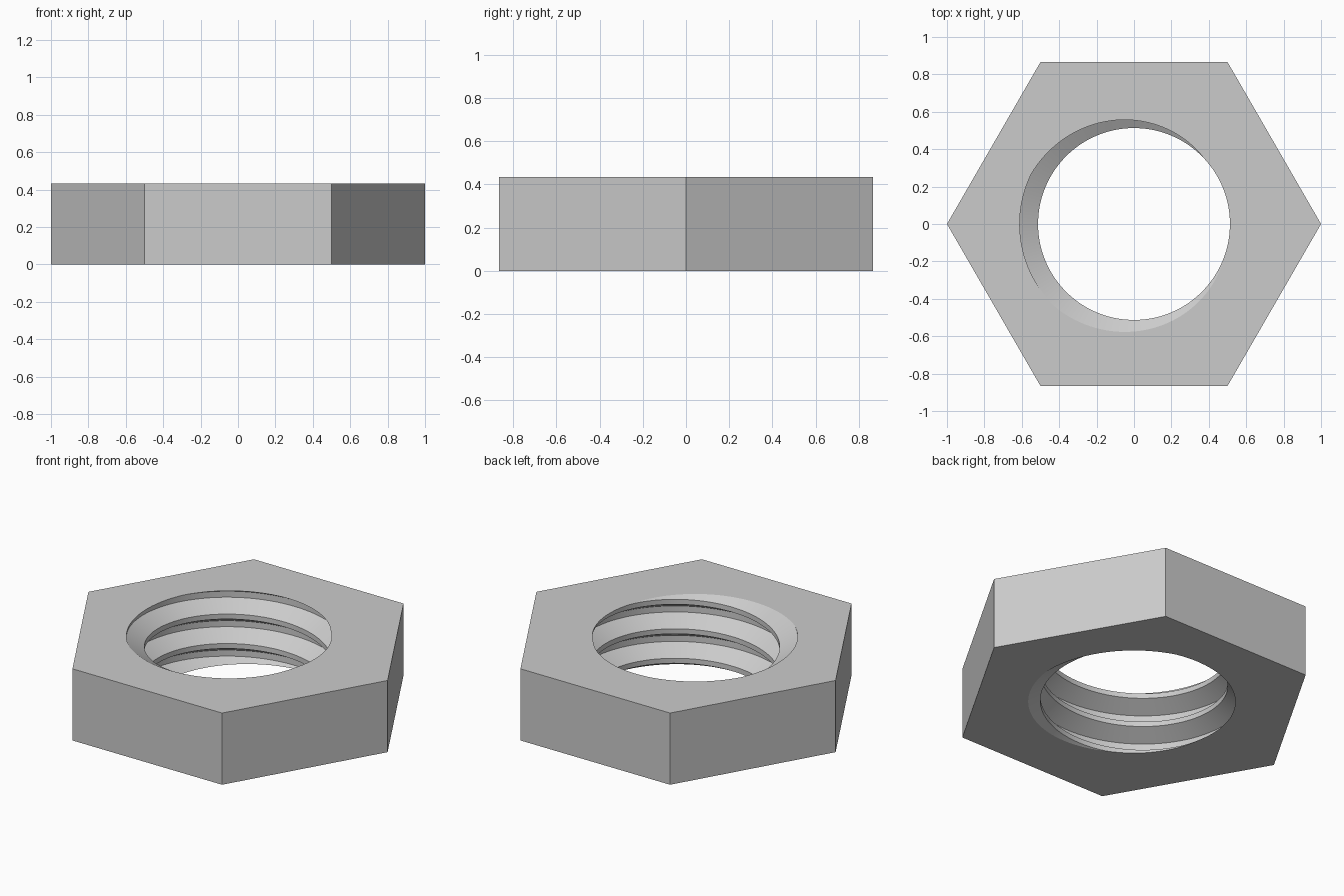
import bpy, bmesh
from math import radians, sin, cos, pi

default = bpy.data.objects.get("Cube")
if default:
    bpy.data.objects.remove(default)

HEIGHT = 0.433
PITCH = 0.178
CREST, ROOT = 0.513, 0.611      # thread radii
STEPS = 120                     # columns around the hole
START = 43                      # angle where a crest meets the top rim
# one pitch of thread going upward: (degrees of turn, radius)
PROFILE = [(0, CREST), (61, CREST), (175, ROOT), (249, ROOT)]
ROWS = len(PROFILE) * 7

steel = bpy.data.materials.new("steel_grey")
steel.use_nodes = True
grey = (0.6, 0.6, 0.6, 1)
steel.diffuse_color = grey
steel.node_tree.nodes["Principled BSDF"].inputs["Base Color"].default_value = grey

bm = bmesh.new()


def thread_vert(row, col):
    turn, (deg, radius) = row // len(PROFILE), PROFILE[row % len(PROFILE)]
    angle = radians(START) + 2 * pi * col / STEPS
    z = HEIGHT + PITCH * (turn - 5 + deg / 360 + col / STEPS)
    return bm.verts.new((radius * cos(angle), radius * sin(angle), z))


# Right-handed helical thread: each row joins the row one pitch up after a full turn
grid = [[thread_vert(r, c) for c in range(STEPS)] for r in range(ROWS)]
for r in range(ROWS - len(PROFILE) - 1):
    for c in range(STEPS):
        wrap = len(PROFILE) if c == STEPS - 1 else 0
        n = (c + 1) % STEPS
        bm.faces.new((grid[r][c], grid[r + 1][c],
                      grid[r + 1 + wrap][n], grid[r + wrap][n]))

# Trim the thread flush with the bottom and top of the nut
for z, up in ((0, -1), (HEIGHT, 1)):
    bmesh.ops.bisect_plane(bm, geom=bm.verts[:] + bm.edges[:] + bm.faces[:],
                           dist=1e-6, plane_co=(0, 0, z), plane_no=(0, 0, up),
                           clear_outer=True)


# Hexagonal body: side walls, then end faces filled around the threaded hole
def hexagon(z):
    return [bm.verts.new((cos(k * pi / 3), sin(k * pi / 3), z)) for k in range(6)]


low, high = hexagon(0), hexagon(HEIGHT)
rims = [e for e in bm.edges if e.is_boundary]
for k in range(6):
    n = (k + 1) % 6
    bm.faces.new((low[k], low[n], high[n], high[k]))
for ring, z in ((low, 0), (high, HEIGHT)):
    edges = [e for e in rims if all(abs(v.co.z - z) < 1e-4 for v in e.verts)]
    edges += [bm.edges.get((ring[k], ring[(k + 1) % 6])) for k in range(6)]
    bmesh.ops.triangle_fill(bm, edges=edges, use_beauty=True, normal=(0, 0, 1))
bmesh.ops.recalc_face_normals(bm, faces=bm.faces[:])

mesh = bpy.data.meshes.new("hex_nut")
bm.to_mesh(mesh)
bm.free()
mesh.materials.append(steel)
nut = bpy.data.objects.new("hex_nut", mesh)
bpy.context.collection.objects.link(nut)
bpy.context.view_layer.objects.active = nut
nut.select_set(True)
bpy.ops.object.shade_smooth_by_angle(angle=radians(25))
